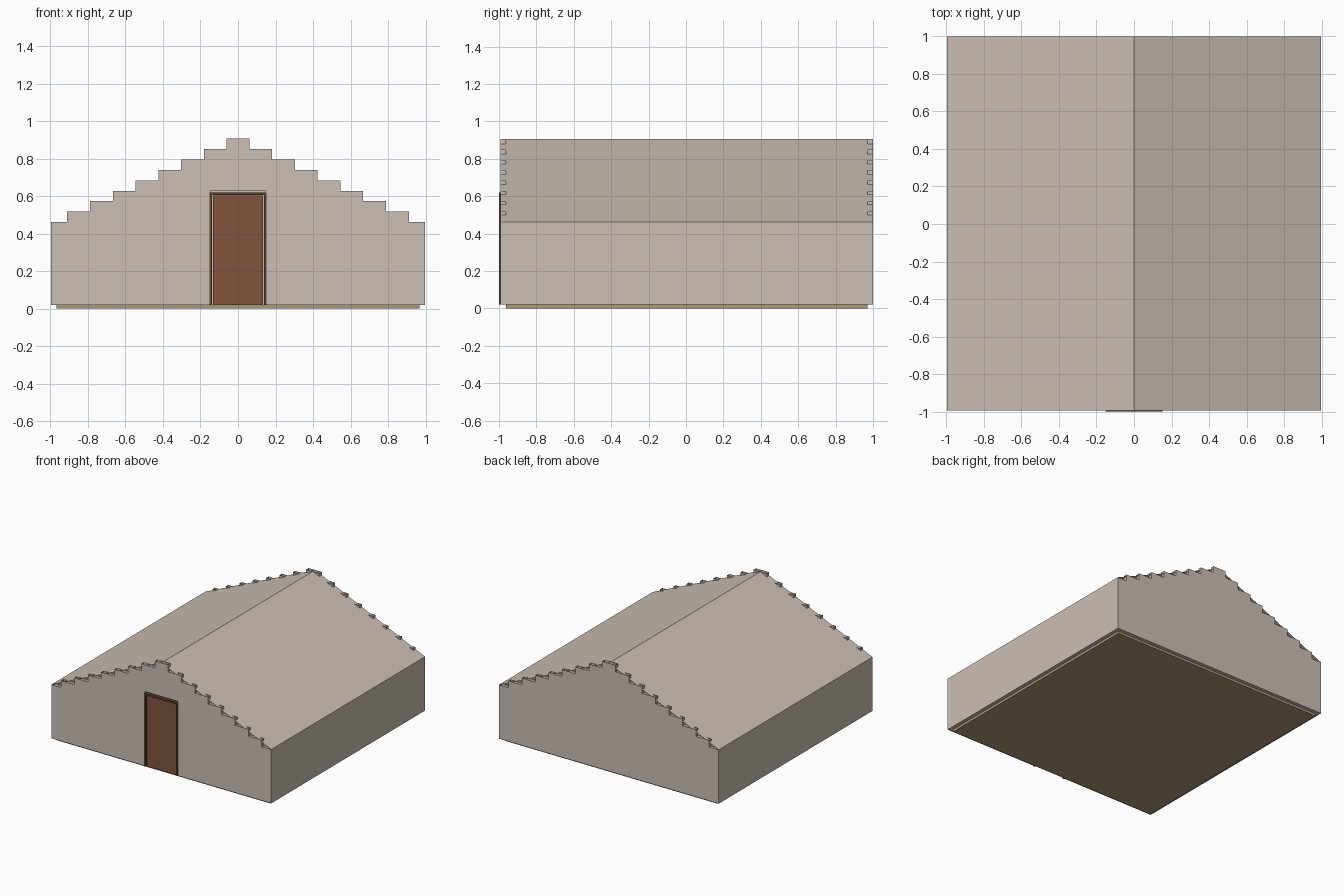
import bpy, bmesh

if "Cube" in bpy.data.objects:
    bpy.data.objects.remove(bpy.data.objects["Cube"])

W, Y0, Y1, T = 0.997, -0.993, 1.0, 0.03     # half width, front, back, wall thickness
BASE, EAVE, RIDGE, STEPS = 0.02, 0.462, 0.906, 8


def material(name, rgb):
    m = bpy.data.materials.new(name)
    m.diffuse_color = (*rgb, 1)
    m.use_nodes = True
    m.node_tree.nodes["Principled BSDF"].inputs["Base Color"].default_value = m.diffuse_color
    return m


stone = material("stone", (0.60, 0.52, 0.46))
earth = material("earth", (0.42, 0.32, 0.18))
wood = material("wood", (0.22, 0.09, 0.045))
dark_wood = material("dark_wood", (0.11, 0.05, 0.025))


def make(name, bm, mat):
    me = bpy.data.meshes.new(name)
    bm.to_mesh(me)
    bm.free()
    ob = bpy.data.objects.new(name, me)
    bpy.context.collection.objects.link(ob)
    me.materials.append(mat)
    return ob


def box(name, lo, hi, mat):
    bm = bmesh.new()
    bmesh.ops.create_cube(bm, size=1)
    for v in bm.verts:
        v.co = [(a + b) / 2 + c * (b - a) for a, b, c in zip(lo, hi, v.co)]
    return make(name, bm, mat)


def gable(name, y0, y1, door):
    # Stepped half outline from the top centre down to the eave
    half = []
    for k in range(STEPS + 1):
        z = RIDGE + (EAVE - RIDGE) * k / STEPS
        x = 0.06 + 0.1215 * k if k < STEPS else W
        if k:
            half.append((half[-1][0], z))
        half.append((x, z))
    half.append((W, BASE))
    pts = half[:]
    if door:
        pts += [(0.147, BASE), (0.147, 0.63), (-0.147, 0.63), (-0.147, BASE)]
    pts += [(-x, z) for x, z in reversed(half)]
    bm = bmesh.new()
    front = [bm.verts.new((x, y0, z)) for x, z in pts]
    back = [bm.verts.new((x, y1, z)) for x, z in pts]
    bm.faces.new(front)
    bm.faces.new(back)
    for i, a in enumerate(pts):
        j = (i + 1) % len(pts)
        b = pts[j]
        # The step treads are left open
        tread = a[1] == b[1] and a[1] > 0.4 and not (door and a[1] == 0.63)
        if not tread:
            bm.faces.new((front[i], front[j], back[j], back[i]))
    bmesh.ops.recalc_face_normals(bm, faces=bm.faces)
    if bm.faces[:][0].normal.y > 0:
        bmesh.ops.reverse_faces(bm, faces=bm.faces)
    return make(name, bm, stone)


# Stepped end walls
gable("front_gable", Y0, Y0 + T, True)
gable("back_gable", Y1 - T, Y1, False)

# Side walls and thin roof sheets
for side, s in (("left", -1), ("right", 1)):
    xs = sorted((s * W, s * (W - T)))
    box(side + "_wall", (xs[0], Y0 + T, BASE), (xs[1], Y1 - T, EAVE), stone)
    bm = bmesh.new()
    quad = [(0, Y0, RIDGE), (s * W, Y0, EAVE), (s * W, Y1, EAVE), (0, Y1, RIDGE)]
    f = bm.faces.new([bm.verts.new(p) for p in quad])
    f.normal_update()
    if f.normal.z < 0:
        f.normal_flip()
    make(side + "_roof", bm, stone)

# Floor slab
box("floor", (-W + T, Y0 + T, 0), (W - T, Y1 - T, BASE), earth)

# Door and frame
box("door", (-0.132, Y0 + 0.004, BASE), (0.132, Y0 + 0.02, 0.603), wood)
for side, s in (("left", -1), ("right", 1)):
    xs = sorted((s * 0.138, s * 0.153))
    box(side + "_door_frame", (xs[0], -1, BASE), (xs[1], Y0 + 0.02, 0.605), dark_wood)
box("top_door_frame", (-0.153, -1, 0.605), (0.153, Y0 + 0.02, 0.619), dark_wood)
